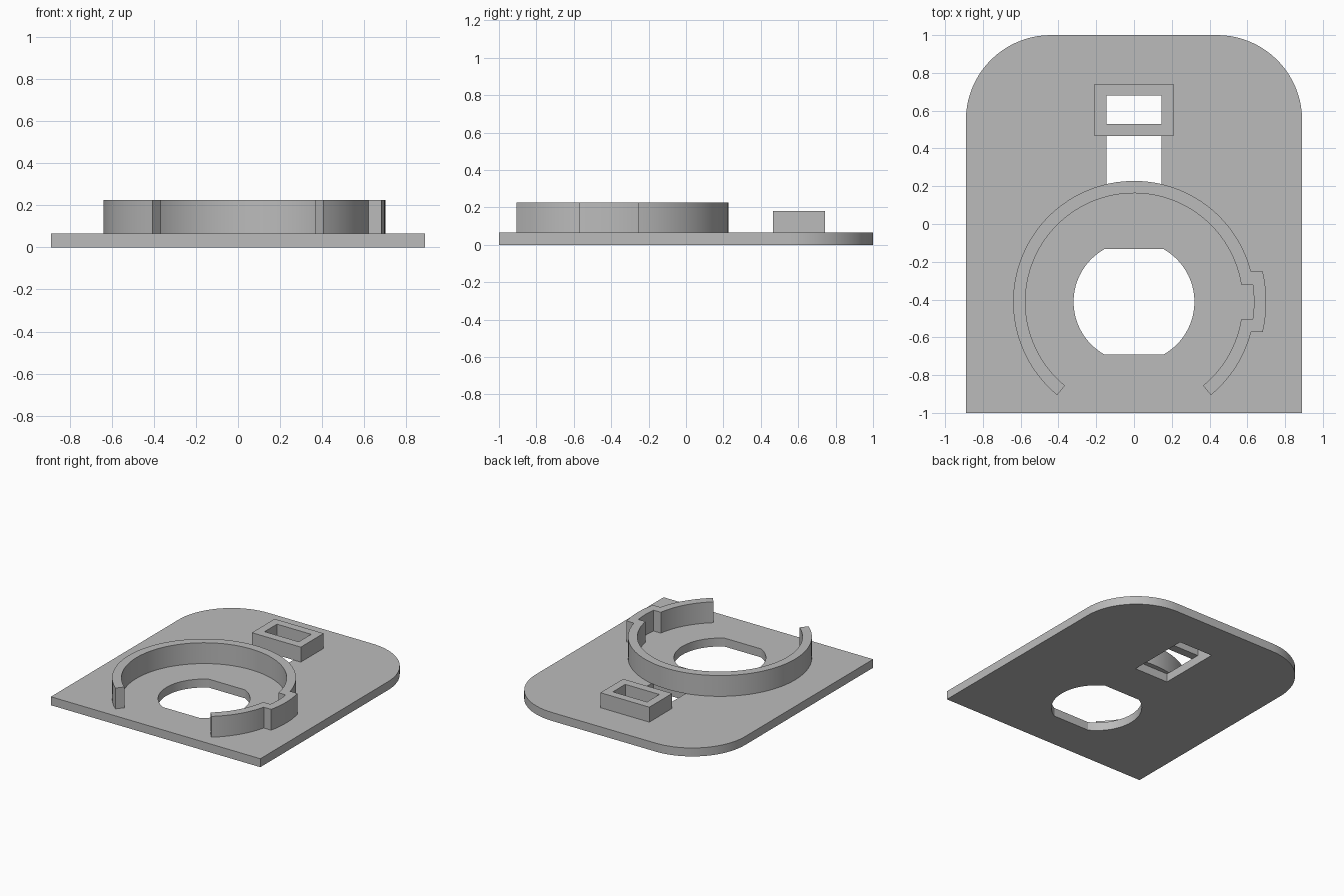
import bpy, bmesh
from math import sin, cos, asin, acos, radians, pi

cube = bpy.data.objects.get("Cube")
if cube:
    bpy.data.objects.remove(cube, do_unlink=True)

grey = bpy.data.materials.new("plain grey")
grey.use_nodes = True
grey.diffuse_color = (0.5, 0.5, 0.5, 1)
grey.node_tree.nodes["Principled BSDF"].inputs["Base Color"].default_value = (0.5, 0.5, 0.5, 1)

CY = -0.412          # centre line of the round opening and its collar
PLATE_TOP = 0.065


def arc(cx, cy, r, a0, a1, steps):
    return [(cx + r * cos(a0 + (a1 - a0) * i / steps),
             cy + r * sin(a0 + (a1 - a0) * i / steps)) for i in range(steps + 1)]


def rect(x, y0, y1):
    return [(-x, y0), (x, y0), (x, y1), (-x, y1)]


def prism(name, z0, z1, *loops):
    """Upright solid from an outline, with any further loops as holes."""
    bm = bmesh.new()
    for loop in loops:
        verts = [bm.verts.new((x, y, z0)) for x, y in loop]
        for a, b in zip(verts, verts[1:] + verts[:1]):
            bm.edges.new((a, b))
    bmesh.ops.triangle_fill(bm, edges=bm.edges[:], use_beauty=True, normal=(0, 0, 1))
    new = bmesh.ops.extrude_face_region(bm, geom=bm.faces[:], use_keep_orig=True)["geom"]
    bmesh.ops.translate(bm, verts=[v for v in new if isinstance(v, bmesh.types.BMVert)],
                        vec=(0, 0, z1 - z0))
    bmesh.ops.recalc_face_normals(bm, faces=bm.faces[:])
    mesh = bpy.data.meshes.new(name)
    bm.to_mesh(mesh)
    bm.free()
    mesh.materials.append(grey)
    obj = bpy.data.objects.new(name, mesh)
    bpy.context.collection.objects.link(obj)
    bpy.ops.object.select_all(action="DESELECT")
    obj.select_set(True)
    bpy.context.view_layer.objects.active = obj
    bpy.ops.object.shade_smooth_by_angle(angle=radians(20))
    return obj


# Base plate: rounded back corners, flat-sided round opening and a slot
W, R = 0.89, 0.45
outline = [(-W, -1), (W, -1)]
outline += arc(W - R, 1 - R, R, 0, pi / 2, 20) + arc(R - W, 1 - R, R, pi / 2, pi, 20)
flat = asin(0.28 / 0.32)
opening = arc(0, CY, 0.32, -flat, flat, 24) + arc(0, CY, 0.32, pi - flat, pi + flat, 24)
prism("base_plate", 0, PLATE_TOP, outline, opening, rect(0.145, 0.19, 0.68))

# Open collar: a ring with a gap at the front and a keyed bulge on the left
R_IN, R_OUT, R_KEY, R_BULGE = 0.575, 0.64, 0.635, 0.70
KEY, BULGE = 0.093, 0.16          # half widths
start, end = radians(-50.5), radians(230.5)


def bump(r, half):
    a = asin(half / r)
    return arc(0, CY, r, -a, a, 8)


a_out, a_in = asin(BULGE / R_OUT), asin(KEY / R_IN)
outer = (arc(0, CY, R_OUT, start, -a_out, 14) + bump(R_BULGE, BULGE)
         + arc(0, CY, R_OUT, a_out, end, 72))
inner = (arc(0, CY, R_IN, start, -a_in, 14) + bump(R_KEY, KEY)
         + arc(0, CY, R_IN, a_in, end, 72))
prism("collar_wall", PLATE_TOP, 0.225, outer + inner[::-1])

# Rectangular frame around the end of the slot
prism("slot_frame", PLATE_TOP, 0.18, rect(0.208, 0.465, 0.742), rect(0.145, 0.53, 0.68))
